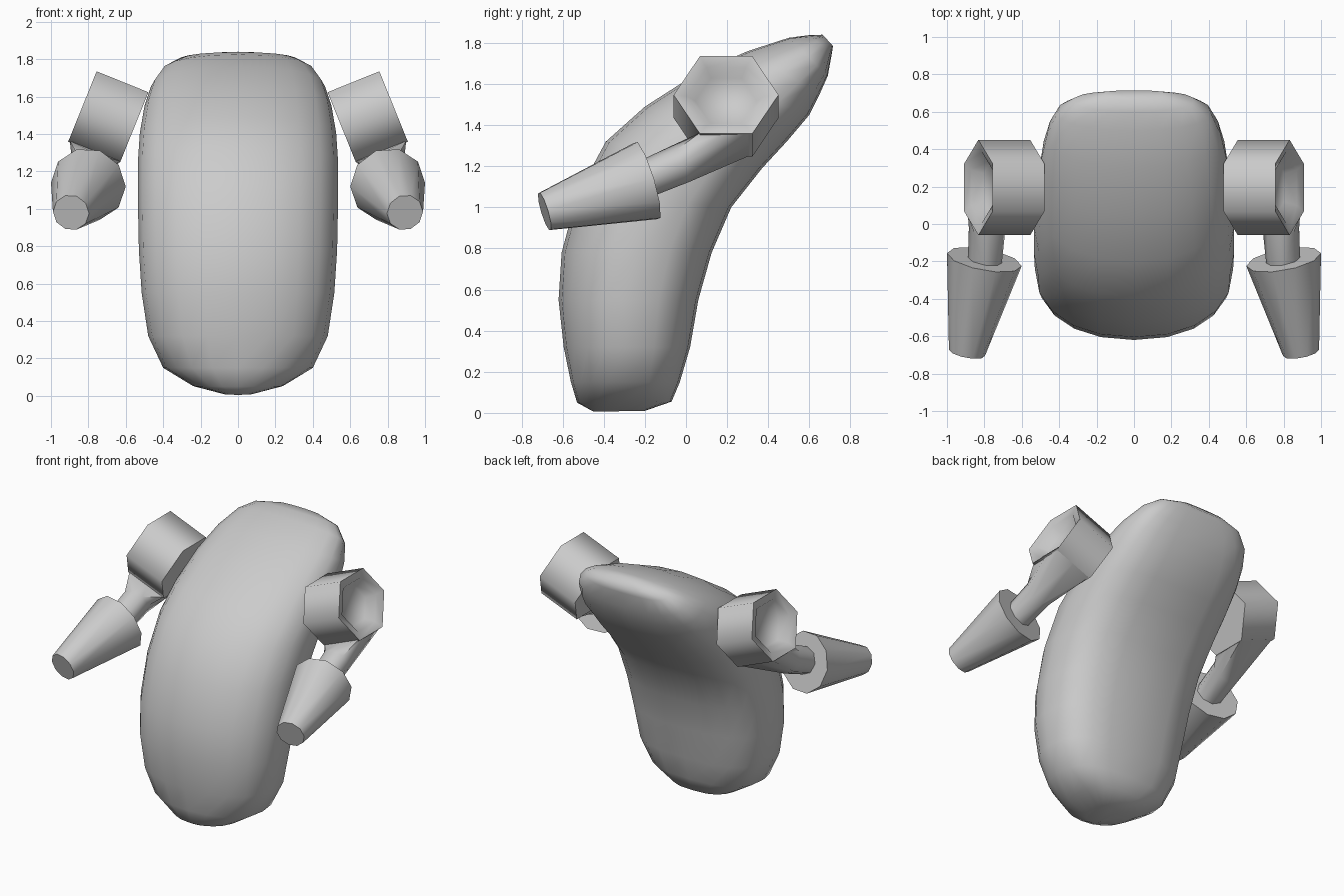
import bpy, bmesh
from math import cos, sin, pi, radians, copysign
from mathutils import Vector

if "Cube" in bpy.data.objects:
    bpy.data.objects.remove(bpy.data.objects["Cube"])


def finish(name, bm, angle, mirror=False):
    bmesh.ops.recalc_face_normals(bm, faces=bm.faces)
    me = bpy.data.meshes.new(name)
    bm.to_mesh(me)
    bm.free()
    ob = bpy.data.objects.new(name, me)
    bpy.context.collection.objects.link(ob)
    bpy.ops.object.select_all(action='DESELECT')
    ob.select_set(True)
    bpy.context.view_layer.objects.active = ob
    bpy.ops.object.shade_smooth_by_angle(angle=radians(angle))
    if mirror:
        ob.modifiers.new("Mirror", 'MIRROR')
    return ob


def loft(bm, rings):
    rows = [[bm.verts.new(p) for p in r] for r in rings]
    n = len(rows[0])
    for a, b in zip(rows, rows[1:]):
        for i in range(n):
            j = (i + 1) % n
            bm.faces.new((a[i], a[j], b[j], b[i]))
    bm.faces.new(rows[0])
    bm.faces.new(rows[-1])


def ring(c, axis, r, n, squash=1.0):
    # regular polygon around c, first corner towards y (or x if axis runs along y)
    axis = Vector(axis).normalized()
    ref = Vector((1, 0, 0)) if abs(axis.y) > 0.7 else Vector((0, 1, 0))
    e1 = (ref - axis * ref.dot(axis)).normalized()
    e2 = axis.cross(e1)
    return [Vector(c) + r * (cos(2 * pi * i / n) * e1 + squash * sin(2 * pi * i / n) * e2)
            for i in range(n)]


# Body: stations of front point (y, z), back point (y, z), half width
stations = [
    (-.45, .006, -.20, .01, .07), (-.53, .05, -.07, .055, .24),
    (-.56, .15, -.03, .15, .40), (-.595, .32, .02, .32, .48),
    (-.62, .55, .06, .55, .515), (-.605, .78, .125, .78, .53),
    (-.53, 1.06, .22, 1.00, .535), (-.39, 1.32, .37, 1.19, .535),
    (-.20, 1.49, .49, 1.32, .525), (.05, 1.65, .60, 1.45, .50),
    (.30, 1.76, .65, 1.55, .465), (.50, 1.825, .69, 1.64, .41),
    (.60, 1.838, .71, 1.75, .32), (.665, 1.84, .715, 1.785, .16)]
N = 20
rings = []
for fy, fz, by, bz, w in stations:
    front, back = Vector((0, fy, fz)), Vector((0, by, bz))
    mid, half = (front + back) / 2, (back - front) / 2
    pts = []
    for i in range(N):
        a = 2 * pi * i / N
        c, s = cos(a), sin(a)
        e = 2 / (2.8 if s > 0 else 2.2)
        x = copysign(abs(c) ** e, c) * w
        pts.append(mid + half * copysign(abs(s) ** e, s) + Vector((x, 0, 0)))
    rings.append(pts)
bm = bmesh.new()
loft(bm, rings)
finish("body", bm, 80)

# Shoulders: tilted hexagonal drums with a dished outer face
axis = Vector((.927, 0, .375))
inner, outer = Vector((.555, .195, 1.435)), Vector((.832, .195, 1.547))
bm = bmesh.new()
loft(bm, [ring(inner, axis, .255, 6, .92), ring(outer, axis, .255, 6, .92),
          ring(outer - axis * .02, axis, .19, 6, .92),
          ring(outer - axis * .08, axis, .15, 6, .92)])
finish("shoulders", bm, 65, True)

# Upper arms: flare out to cover the lower facet of the shoulder
facet = Vector((.765, .195, 1.31))
q = Vector((.80, -.24, 1.12))
corners = [(1, 0), (1, 1), (0, 1), (-1, 1), (-1, 0), (-1, -1), (0, -1), (1, -1)]
start = [facet + axis * .145 * a - Vector((0, .125, 0)) * b for a, b in corners]
bm = bmesh.new()
loft(bm, [start, ring(Vector((.785, -.02, 1.215)), (0, -.92, -.38), .098, 8),
          ring(q, (0, -.92, -.38), .09, 8)])
finish("upper_arms", bm, 60, True)

# Forearms: tapered, wide at the elbow
p, q = Vector((.80, -.19, 1.13)), Vector((.893, -.688, .98))
bm = bmesh.new()
loft(bm, [ring(p, q - p, .203, 10), ring(q, q - p, .098, 10)])
finish("forearms", bm, 50, True)
